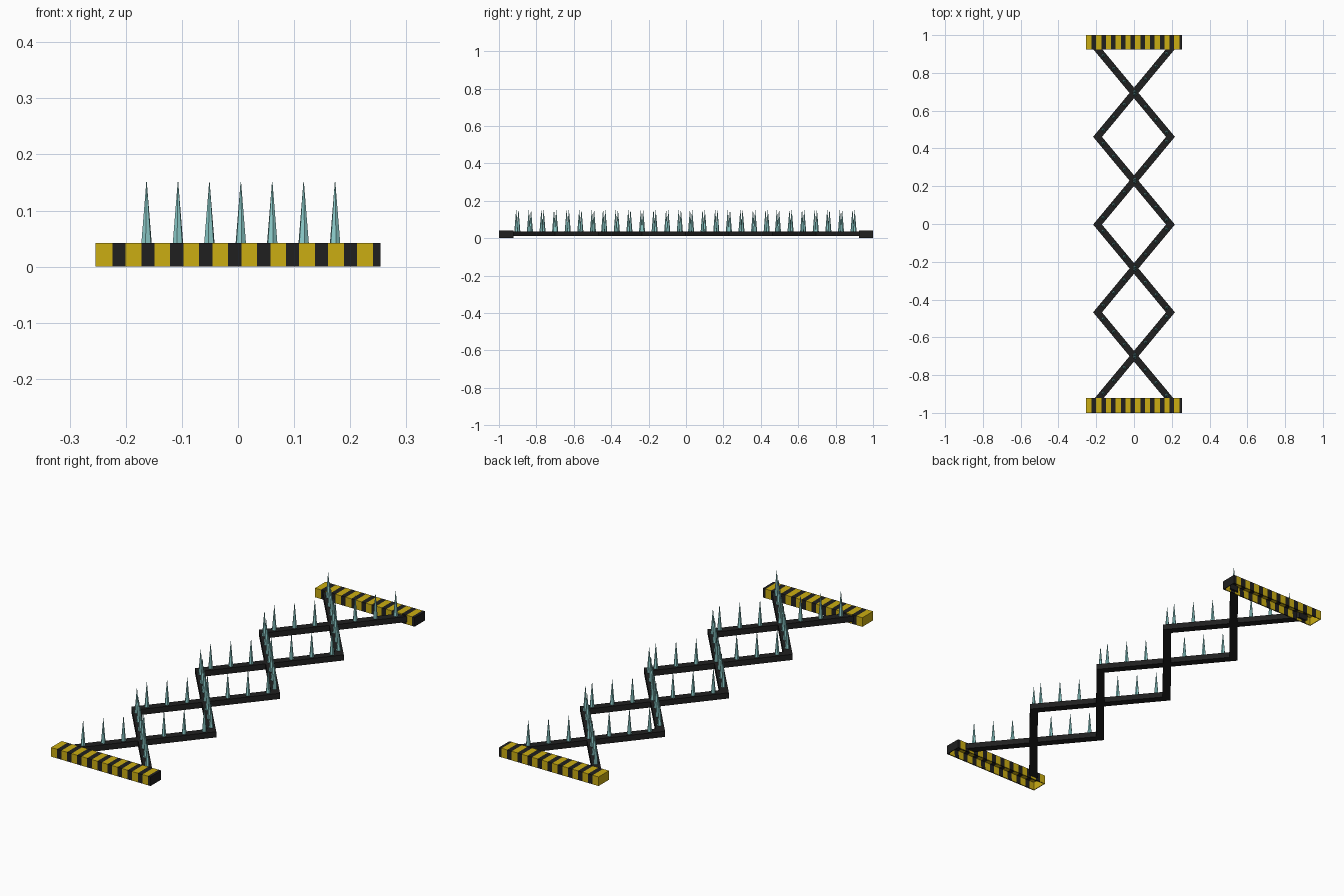
import bpy, bmesh, math
from mathutils import Matrix

if "Cube" in bpy.data.objects:
    bpy.data.objects.remove(bpy.data.objects["Cube"])


def material(name, rgb):
    m = bpy.data.materials.new(name)
    m.diffuse_color = (*rgb, 1)
    m.use_nodes = True
    m.node_tree.nodes["Principled BSDF"].inputs["Base Color"].default_value = m.diffuse_color
    return m


YELLOW = material("warning_yellow", (0.60, 0.42, 0.006))
BLACK = material("matt_black", (0.014, 0.014, 0.014))
TEAL = material("pale_teal_steel", (0.27, 0.62, 0.61))


def finish(name, bm, mats):
    me = bpy.data.meshes.new(name)
    bm.to_mesh(me)
    bm.free()
    for m in mats:
        me.materials.append(m)
    ob = bpy.data.objects.new(name, me)
    bpy.context.collection.objects.link(ob)
    return ob


# Striped end housings: open-bottomed channels, cut at each stripe edge
def housing(name, y0, y1, h=0.042, half=0.254):
    xs = [-half]
    for i in range(10):
        s = -0.224 + 0.0516 * i
        xs += [s, min(s + 0.0235, half)]
    xs[-1] = half
    bm = bmesh.new()
    rings = [[bm.verts.new((x, y, z)) for y, z in
              ((y0, 0), (y0, h), (y1, h), (y1, 0))] for x in xs]
    for i, (a, b) in enumerate(zip(rings, rings[1:])):
        for k in range(3):
            bm.faces.new((a[k], b[k], b[k + 1], a[k + 1])).material_index = i % 2
    bm.faces.new(rings[0])
    bm.faces.new(rings[-1][::-1]).material_index = 1
    ob = finish(name, bm, [YELLOW, BLACK])
    sol = ob.modifiers.new("wall", 'SOLIDIFY')
    sol.thickness, sol.offset = 0.005, -1


housing("front_housing", -1.0, -0.922)
housing("back_housing", 0.924, 1.0)

# Scissor lattice: crossing bars mitred at the corners
PITCH, REACH, Z0, Z1 = 0.4645, 0.193, 0.011, 0.037
SLOPE = PITCH / 2 / REACH


def bar(name, yc, side, low, high):
    bm = bmesh.new()
    pts = []
    for y, w in ((-low, -0.0235), (-low, 0.0235), (high, 0.0235), (high, -0.0235)):
        pts.append((side * (y / SLOPE + w), yc + y))
    f = bm.faces.new([bm.verts.new((x, y, Z0)) for x, y in pts])
    r = bmesh.ops.extrude_face_region(bm, geom=[f])
    bmesh.ops.translate(bm, vec=(0, 0, Z1 - Z0),
                        verts=[v for v in r["geom"] if isinstance(v, bmesh.types.BMVert)])
    bmesh.ops.recalc_face_normals(bm, faces=bm.faces)
    finish(name, bm, [BLACK])


# Row of seven spikes along a bar
def spikes(name, yc, side):
    bm = bmesh.new()
    turn = Matrix.Rotation(side * math.atan(SLOPE), 4, 'Z')
    for i in range(7):
        x = 0.005 + 0.056 * (i - 3)
        place = Matrix.Translation((x, yc + side * SLOPE * x, (Z1 - 0.003 + 0.151) / 2))
        bmesh.ops.create_cone(bm, cap_ends=True, segments=6, radius1=0.0105, radius2=0.0005,
                              depth=0.151 - Z1 + 0.003, matrix=place @ turn)
    finish(name, bm, [TEAL])


for n in range(4):
    yc = -0.003 + PITCH * (n - 1.5)
    low = PITCH / 2 + (0.012 if n == 0 else 0)
    high = PITCH / 2 + (0.012 if n == 3 else 0)
    for side, tag in ((1, "rising"), (-1, "falling")):
        bar(f"{tag}_bar_{n + 1}", yc, side, low, high)
        spikes(f"{tag}_spikes_{n + 1}", yc, side)
